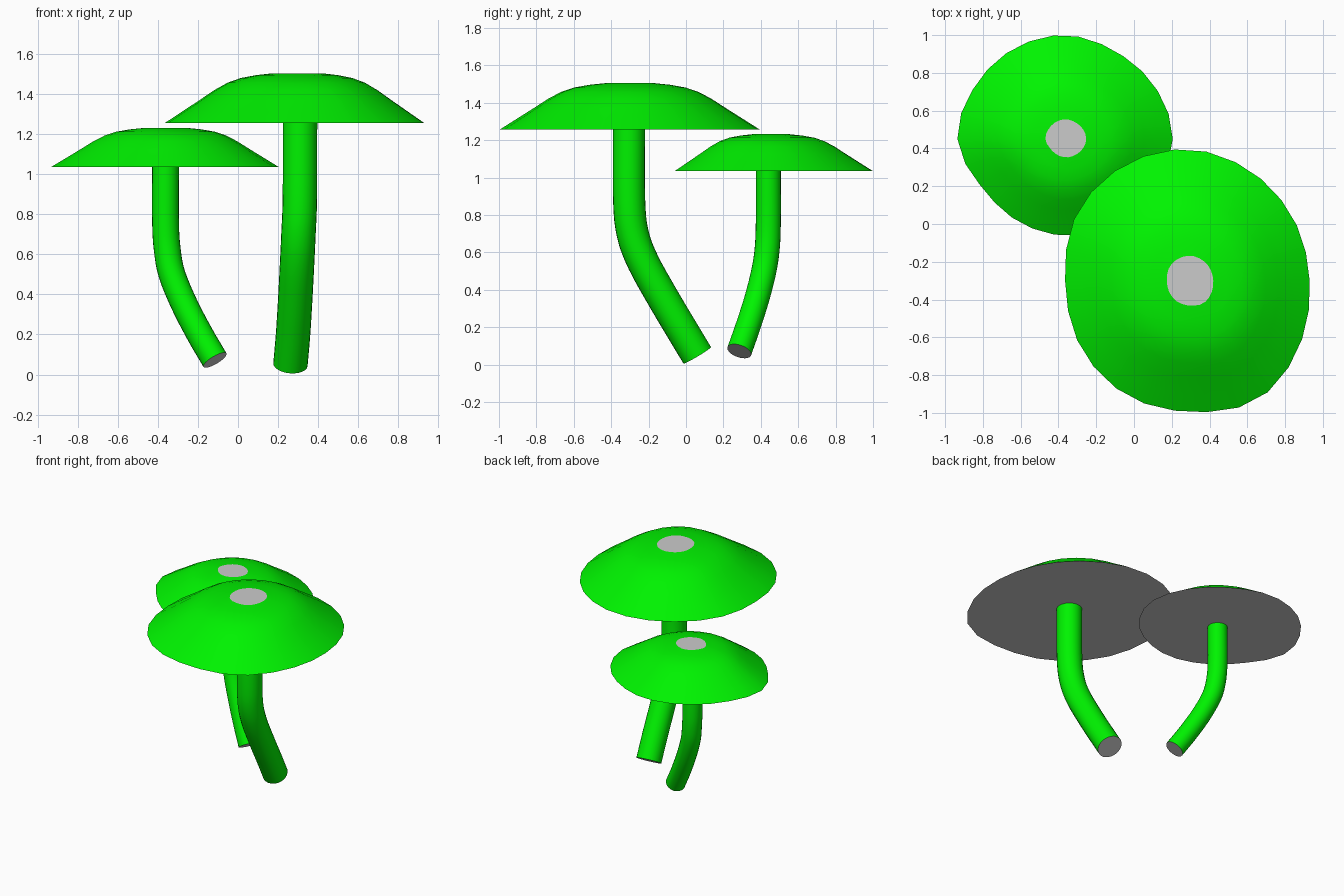
import bpy, bmesh, math
from mathutils import Vector

if "Cube" in bpy.data.objects:
    bpy.data.objects.remove(bpy.data.objects["Cube"])


def material(name, color):
    m = bpy.data.materials.new(name)
    m.diffuse_color = color
    m.use_nodes = True
    m.node_tree.nodes["Principled BSDF"].inputs["Base Color"].default_value = m.diffuse_color
    return m


GREEN = material("green", (0.0, 0.9, 0.0, 1))
GREY = material("grey", (0.8, 0.8, 0.8, 1))


def catmull(a, b, c, d, t):
    return 0.5 * (2 * b + (c - a) * t + (2 * a - 5 * b + 4 * c - d) * t * t
                  + (3 * b - a - 3 * c + d) * t ** 3)


def skin(name, rings):
    """Smooth green wall through the rings, flat grey faces on both ends."""
    bm = bmesh.new()
    loops = [[bm.verts.new(p) for p in ring] for ring in rings]
    n = len(rings[0])
    for lo, hi in zip(loops, loops[1:]):
        for i in range(n):
            j = (i + 1) % n
            bm.faces.new((lo[i], lo[j], hi[j], hi[i])).smooth = True
    for end in (loops[0][::-1], loops[-1]):
        bm.faces.new(end).material_index = 1
    bmesh.ops.recalc_face_normals(bm, faces=bm.faces)
    mesh = bpy.data.meshes.new(name)
    bm.to_mesh(mesh)
    bm.free()
    mesh.materials.append(GREEN)
    mesh.materials.append(GREY)
    obj = bpy.data.objects.new(name, mesh)
    bpy.context.collection.objects.link(obj)
    return obj


# Dome profile: (fraction of rim radius, fraction of height)
DOME = [(1, 0), (.87, .23), (.74, .46), (.63, .66), (.53, .81),
        (.43, .905), (.31, .965), (.19, 1)]


def cap(name, centre, radii, z0, z1, sides=26):
    """Uneven round cap; radii are given at equal angles around the centre."""
    k = len(radii)
    rim = []
    for s in range(sides):
        u = s / sides * k
        i = int(u)
        r = catmull(radii[i - 1], radii[i], radii[(i + 1) % k],
                    radii[(i + 2) % k], u - i)
        a = 2 * math.pi * s / sides
        rim.append((r * math.cos(a), r * math.sin(a)))
    cx, cy = centre
    return skin(name, [[(cx + x * t, cy + y * t, z0 + (z1 - z0) * h)
                        for x, y in rim] for t, h in DOME])


def stem(name, points, radius, steps=4, sides=24):
    """Round tube along a smooth path, from the foot up."""
    p = [Vector(q) for q in points]
    p = [2 * p[0] - p[1]] + p + [2 * p[-1] - p[-2]]
    path = [catmull(*p[i:i + 4], s / steps)
            for i in range(len(p) - 3) for s in range(steps)] + [p[-2]]
    rings = []
    for i, c in enumerate(path):
        d = (path[min(i + 1, len(path) - 1)] - path[max(i - 1, 0)]).normalized()
        u = Vector((0, 1, 0)).cross(d).normalized()
        v = d.cross(u)
        rings.append([c + radius * (u * math.cos(a) + v * math.sin(a))
                      for a in (2 * math.pi * s / sides for s in range(sides))])
    return skin(name, rings)


# Large mushroom
cap("large_cap", (.30, -.30),
    [.63, .635, .66, .695, .706, .70, .665, .68, .695, .695, .722, .67],
    1.257, 1.505)
stem("large_stem",
     [(.262, .06, .05), (.275, -.03, .20), (.285, -.125, .36), (.295, -.23, .55),
      (.302, -.285, .70), (.309, -.304, .88), (.31, -.305, 1.262)], .086)

# Small mushroom
cap("small_cap", (-.36, .45),
    [.565, .547, .533, .55, .553, .558, .575, .514, .505, .512, .515, .54],
    1.036, 1.232)
stem("small_stem",
     [(-.115, .285, .072), (-.19, .33, .20), (-.268, .378, .35), (-.33, .416, .50),
      (-.353, .434, .62), (-.362, .44, .76), (-.362, .44, 1.041)], .067)
